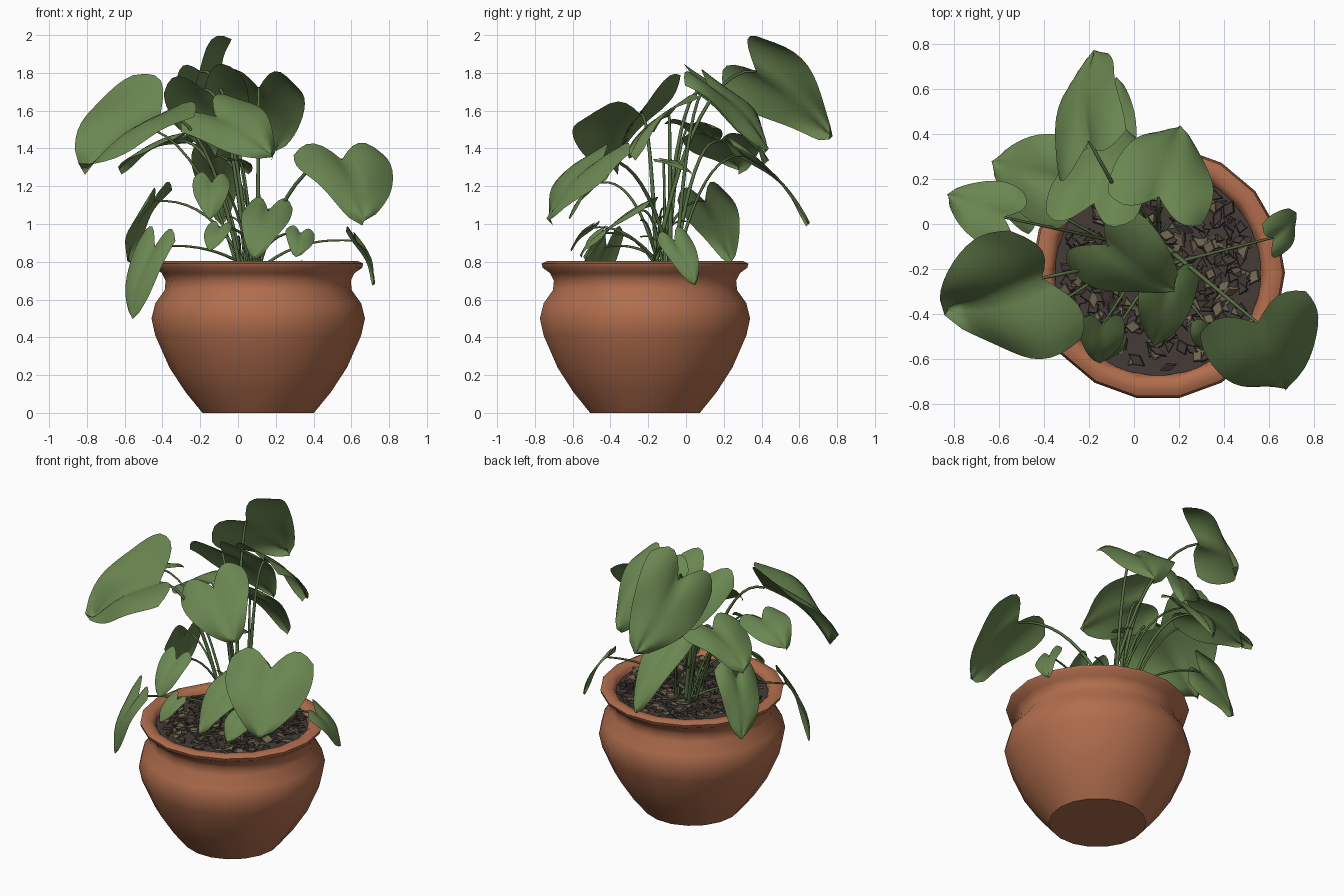
import bpy, bmesh, math, random
from mathutils import Vector, Matrix

random.seed(4)
if "Cube" in bpy.data.objects:
    bpy.data.objects.remove(bpy.data.objects["Cube"])

CENTRE = Vector((0.107, -0.217, 0))
ROOT = Vector((0.07, -0.12, 0.76))


def material(name, rgb):
    m = bpy.data.materials.new(name)
    m.use_nodes = True
    m.diffuse_color = (*rgb, 1)
    bsdf = m.node_tree.nodes["Principled BSDF"]
    bsdf.inputs["Base Color"].default_value = (*rgb, 1)
    bsdf.inputs["Roughness"].default_value = 0.8
    return m


TERRACOTTA = material("terracotta", (0.44, 0.155, 0.075))
LEAF = material("leaf_green", (0.145, 0.24, 0.082))
STEM = material("stem_green", (0.095, 0.16, 0.055))
SOIL = material("dark_soil", (0.058, 0.044, 0.038))
CHIP = material("tan_chip", (0.165, 0.13, 0.08))


def add_mesh(name, bm, *mats, smooth=True):
    mesh = bpy.data.meshes.new(name)
    bm.to_mesh(mesh)
    bm.free()
    for m in mats:
        mesh.materials.append(m)
    for p in mesh.polygons:
        p.use_smooth = smooth
    ob = bpy.data.objects.new(name, mesh)
    bpy.context.collection.objects.link(ob)
    return ob


# Pot: a lathed profile with a flared rounded rim and a hollow top
profile = [(0, 0), (0.295, 0), (0.385, 0.11), (0.47, 0.24), (0.545, 0.41), (0.565, 0.5),
           (0.545, 0.58), (0.495, 0.65), (0.49, 0.7), (0.51, 0.74), (0.55, 0.768),
           (0.556, 0.79), (0.53, 0.803), (0.49, 0.8), (0.468, 0.78), (0.455, 0.72)]
bm = bmesh.new()
verts = [bm.verts.new((r, 0, z)) for r, z in profile]
edges = [bm.edges.new(pair) for pair in zip(verts, verts[1:])]
bmesh.ops.spin(bm, geom=verts + edges, cent=(0, 0, 0), axis=(0, 0, 1),
               angle=math.tau, steps=18, use_duplicate=False)
bmesh.ops.remove_doubles(bm, verts=bm.verts, dist=0.0005)
bmesh.ops.recalc_face_normals(bm, faces=bm.faces)
pot = add_mesh("pot", bm, TERRACOTTA)
pot.location = CENTRE
bpy.ops.object.select_all(action="DESELECT")
pot.select_set(True)
bpy.context.view_layer.objects.active = pot
bpy.ops.object.shade_smooth_by_angle(angle=math.radians(47))

# Soil disc
bm = bmesh.new()
bmesh.ops.create_circle(bm, cap_ends=True, segments=18, radius=0.463)
soil = add_mesh("soil", bm, SOIL, smooth=False)
soil.location = CENTRE + Vector((0, 0, 0.765))

# Loose bark chips scattered over the soil
bm = bmesh.new()
for i in range(380):
    radius, angle = 0.43 * math.sqrt(random.random()), random.uniform(0, math.tau)
    place = Matrix.Translation((radius * math.cos(angle), radius * math.sin(angle),
                                random.uniform(0.765, 0.788)))
    turn = (Matrix.Rotation(random.uniform(0, math.tau), 4, "Z")
            @ Matrix.Rotation(random.gauss(0, 0.3), 4, "X"))
    size = Matrix.Diagonal((random.uniform(0.7, 1.4), random.uniform(0.5, 1), 0.4, 1))
    chip = bmesh.ops.create_cone(bm, cap_ends=True, segments=random.choice((3, 4)),
                                 radius1=0.036, radius2=0.03, depth=0.03,
                                 matrix=place @ turn @ size)
    shade = int(random.random() < 0.32)
    for f in {f for v in chip["verts"] for f in v.link_faces}:
        f.material_index = shade
chips = add_mesh("soil_chips", bm, SOIL, CHIP, smooth=False)
chips.location = CENTRE


def stem(name, end, thick):
    """Thin tapering stalk arching from the root clump to a leaf."""
    start = ROOT + Vector((random.uniform(-0.07, 0.07), random.uniform(-0.07, 0.07), 0))
    bend = start.lerp(end, 0.4)
    bend.z = end.z + 0.03
    curve = bpy.data.curves.new(name, "CURVE")
    curve.dimensions = "3D"
    curve.bevel_depth = thick
    curve.bevel_resolution = 1
    curve.use_fill_caps = True
    line = curve.splines.new("POLY")
    line.points.add(10)
    for i, p in enumerate(line.points):
        t = i / 10
        p.co = (*start.lerp(bend, t).lerp(bend.lerp(end, t), t), 1)
        p.radius = 1 - 0.4 * t
    curve.materials.append(STEM)
    bpy.context.collection.objects.link(bpy.data.objects.new(name, curve))


def leaf(name, base, tip, facing, half_width, fold=0.2):
    """Heart-shaped blade from its notch to its tip, facing a compass angle."""
    base, tip = Vector(base), Vector(tip)
    axis = tip - base
    length, along = axis.length, axis.normalized()
    a = math.radians(facing)
    normal = Vector((math.cos(a), math.sin(a), 0.7))
    normal = (normal - along * normal.dot(along)).normalized()
    side = normal.cross(along)
    phase = random.uniform(0, math.tau)
    bm = bmesh.new()
    nu, nv = 12, 12
    rows = []
    for j in range(nv + 1):
        v = j / nv
        width = half_width * 1.25 * (1 - v) ** 0.53 * (0.75 + 0.9 * v * (1 - v))
        row = []
        for i in range(nu + 1):
            u = 2 * i / nu - 1
            lobe = 0.27 * (1 - v) ** 1.5 * math.sin(math.pi * 0.85 * abs(u))
            lift = (0.1 * length * math.sin(math.pi * v)
                    + half_width * (fold * abs(u) - 0.28 * u * u)
                    + 0.07 * half_width * abs(u) * math.sin(7 * v + 2 * u + phase))
            row.append(bm.verts.new(base + along * length * (v - lobe)
                                    + side * width * u + normal * lift))
        rows.append(row)
    for r, s in zip(rows, rows[1:]):
        for i in range(nu):
            bm.faces.new((r[i], r[i + 1], s[i + 1], s[i]))
    bmesh.ops.remove_doubles(bm, verts=bm.verts, dist=0.0005)
    add_mesh(name + "_leaf", bm, LEAF)
    stem(name + "_stem", base, 0.012 if half_width > 0.15 else 0.009)


# Tall leaves at the back
leaf("top_back", (-0.2, 0.37, 1.81), (-0.17, 0.77, 1.46), 160, 0.245)
leaf("inner_back", (-0.18, 0.09, 1.71), (-0.04, 0.43, 1.33), 100, 0.22)
leaf("broad_back", (0.11, 0.12, 1.72), (0.2, 0.43, 1.39), 67, 0.235)
leaf("low_back", (-0.12, 0.3, 1.36), (-0.08, 0.65, 1.0), 95, 0.13)

# Leaves on the -x side
leaf("outer_back", (-0.32, 0.18, 1.44), (-0.63, 0.28, 1.29), 165, 0.21)
leaf("large_side", (-0.41, -0.24, 1.58), (-0.81, -0.36, 1.26), -134, 0.33, fold=0.5)
leaf("flat_side", (-0.58, 0.03, 1.52), (-0.83, 0.13, 1.43), 150, 0.15)
leaf("hanging_back", (-0.44, 0.1, 1.12), (-0.58, 0.24, 0.8), 163, 0.15)
leaf("hanging_front", (-0.44, -0.42, 0.88), (-0.56, -0.5, 0.5), -128, 0.125)

# Middle and front leaves
leaf("centre", (-0.12, -0.09, 1.57), (0.18, -0.29, 1.36), -72, 0.22)
leaf("inner_small", (0.0, -0.12, 1.33), (0.06, 0.03, 1.27), 60, 0.06)
leaf("front_heart", (0.16, -0.24, 1.07), (0.09, -0.54, 0.82), -95, 0.13)
leaf("front_small", (-0.14, -0.45, 1.22), (-0.15, -0.62, 1.03), -90, 0.1)
leaf("front_bud", (-0.1, -0.5, 0.98), (-0.15, -0.61, 0.86), -105, 0.07)
leaf("front_tiny", (0.33, -0.45, 0.95), (0.31, -0.56, 0.83), -75, 0.08)

# Leaves on the +x side
leaf("large_front", (0.55, -0.44, 1.34), (0.67, -0.73, 1.02), -65, 0.27)
leaf("rim", (0.62, -0.06, 0.91), (0.72, 0.05, 0.68), 10, 0.09)

# Bare young shoots in the middle of the clump
for k in range(6):
    turn = k * 1.05
    stem("shoot_" + str(k + 1), ROOT + Vector((0.14 * math.cos(turn), 0.14 * math.sin(turn),
                                               random.uniform(0.15, 0.5))), 0.007)
